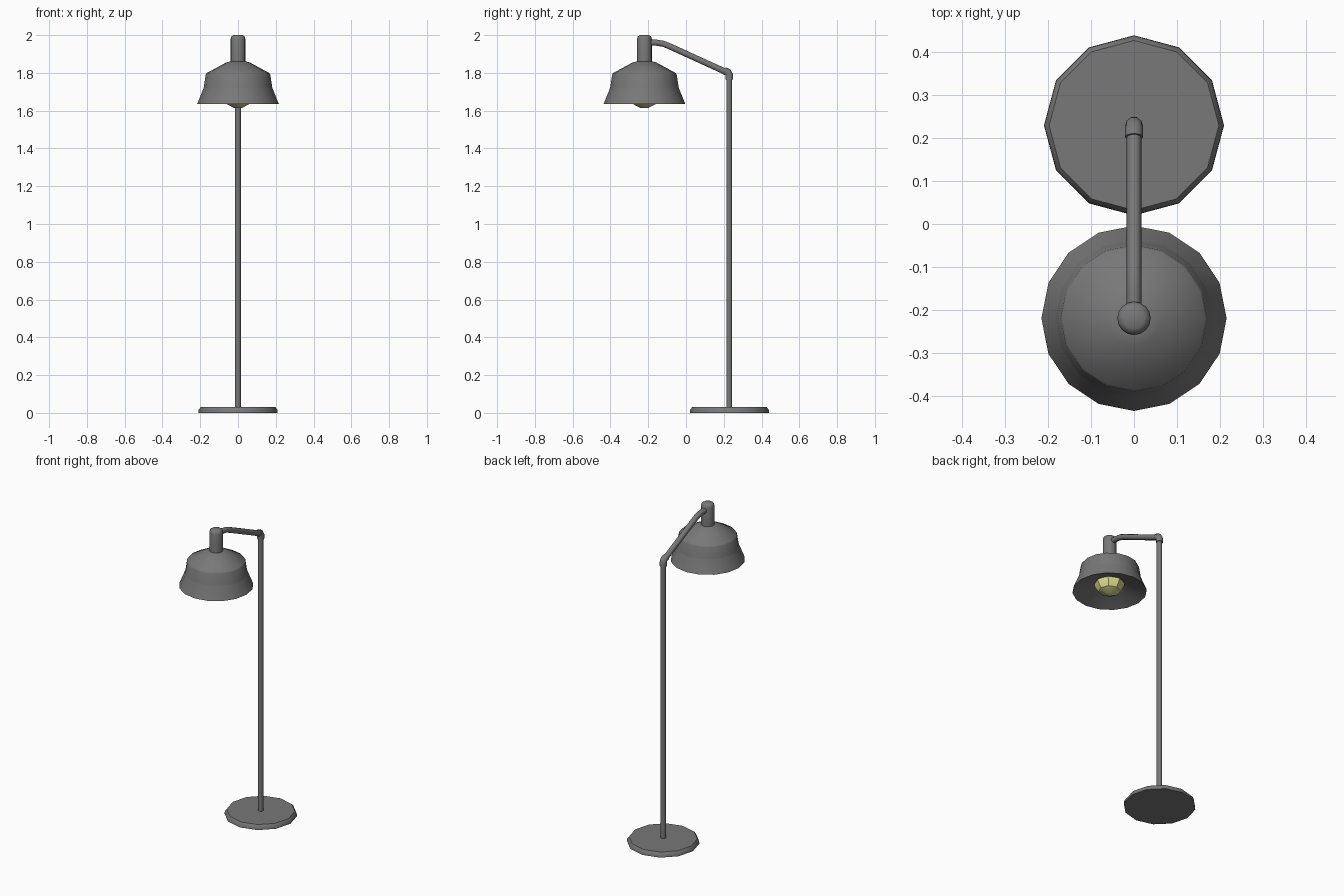
import bpy, bmesh, math
from mathutils import Vector

if "Cube" in bpy.data.objects:
    bpy.data.objects.remove(bpy.data.objects["Cube"])

POLE_Y, HEAD_Y = 0.229, -0.22


def material(name, color):
    m = bpy.data.materials.new(name)
    m.diffuse_color = (*color, 1)
    m.use_nodes = True
    m.node_tree.nodes["Principled BSDF"].inputs["Base Color"].default_value = m.diffuse_color
    return m


grey = material("grey metal", (0.188, 0.188, 0.188))
yellow = material("pale yellow bulb", (0.68, 0.68, 0.27))


def finish(name, bm, mat, angle):
    me = bpy.data.meshes.new(name)
    bm.to_mesh(me)
    bm.free()
    me.materials.append(mat)
    ob = bpy.data.objects.new(name, me)
    bpy.context.collection.objects.link(ob)
    bpy.ops.object.select_all(action='DESELECT')
    ob.select_set(True)
    bpy.context.view_layer.objects.active = ob
    bpy.ops.object.shade_smooth_by_angle(angle=math.radians(angle))
    return ob


def skin(bm, rings):
    n = len(rings[0])
    for a, b in zip(rings, rings[1:]):
        for i in range(n):
            j = (i + 1) % n
            bm.faces.new((a[i], a[j], b[j], b[i]))
    bm.faces.new(rings[0][::-1])
    bm.faces.new(rings[-1])


def lathe(name, y, profile, sides, mat, angle=40):
    """Turn a (radius, z) profile, listed bottom to top, around a vertical axis."""
    bm = bmesh.new()
    turn = [2 * math.pi * i / sides for i in range(sides)]
    skin(bm, [[bm.verts.new((r * math.cos(t), y + r * math.sin(t), z)) for t in turn]
              for r, z in profile])
    return finish(name, bm, mat, angle)


def tube(name, path, radius, sides, mat):
    """Sweep a round section along (y, z) points."""
    bm = bmesh.new()
    pts = [Vector((0, y, z)) for y, z in path]
    side = Vector((1, 0, 0))
    rings = []
    for k, p in enumerate(pts):
        tan = (pts[min(k + 1, len(pts) - 1)] - pts[max(k - 1, 0)]).normalized()
        up = tan.cross(side)
        rings.append([bm.verts.new(p + radius * (side * math.cos(t) + up * math.sin(t)))
                      for t in (2 * math.pi * i / sides for i in range(sides))])
    # keep the faces pointing outwards
    skin(bm, rings)
    bmesh.ops.recalc_face_normals(bm, faces=bm.faces)
    return finish(name, bm, mat, 50)


# Floor base with a softened upper rim
lathe("base", 0.23, [(0.21, 0), (0.209, 0.015), (0.198, 0.03)], 12, grey, angle=44)

# Upright pole
lathe("pole", POLE_Y, [(0.016, 0.025), (0.016, 1.79)], 10, grey)

# Elbow joint between pole and arm
tube("elbow", [(POLE_Y, 1.765), (POLE_Y, 1.79), (0.222, 1.803), (0.203, 1.811)],
     0.021, 10, grey)

# Sloping arm that levels off at the socket
tube("arm", [(0.22, 1.801), (-0.085, 1.94), (-0.12, 1.954), (-0.155, 1.96), (-0.21, 1.961)],
     0.017, 10, grey)

# Lamp socket with a rounded top
lathe("socket", HEAD_Y, [(0.039, 1.85), (0.039, 1.98), (0.035, 1.993), (0.024, 2.0)],
      16, grey, angle=50)

# Bell-shaped shade with a shallow conical underside
lathe("shade", HEAD_Y, [(0.05, 1.695), (0.09, 1.685), (0.216, 1.636), (0.184, 1.715),
                        (0.181, 1.725), (0.171, 1.79), (0.166, 1.799),
                        (0.063, 1.855), (0.037, 1.862)], 16, grey, angle=50)

# Light bulb bulging out of the underside
lathe("bulb", HEAD_Y, [(0.02, 1.614), (0.065, 1.637), (0.088, 1.675), (0.088, 1.688)],
      8, yellow, angle=30)
